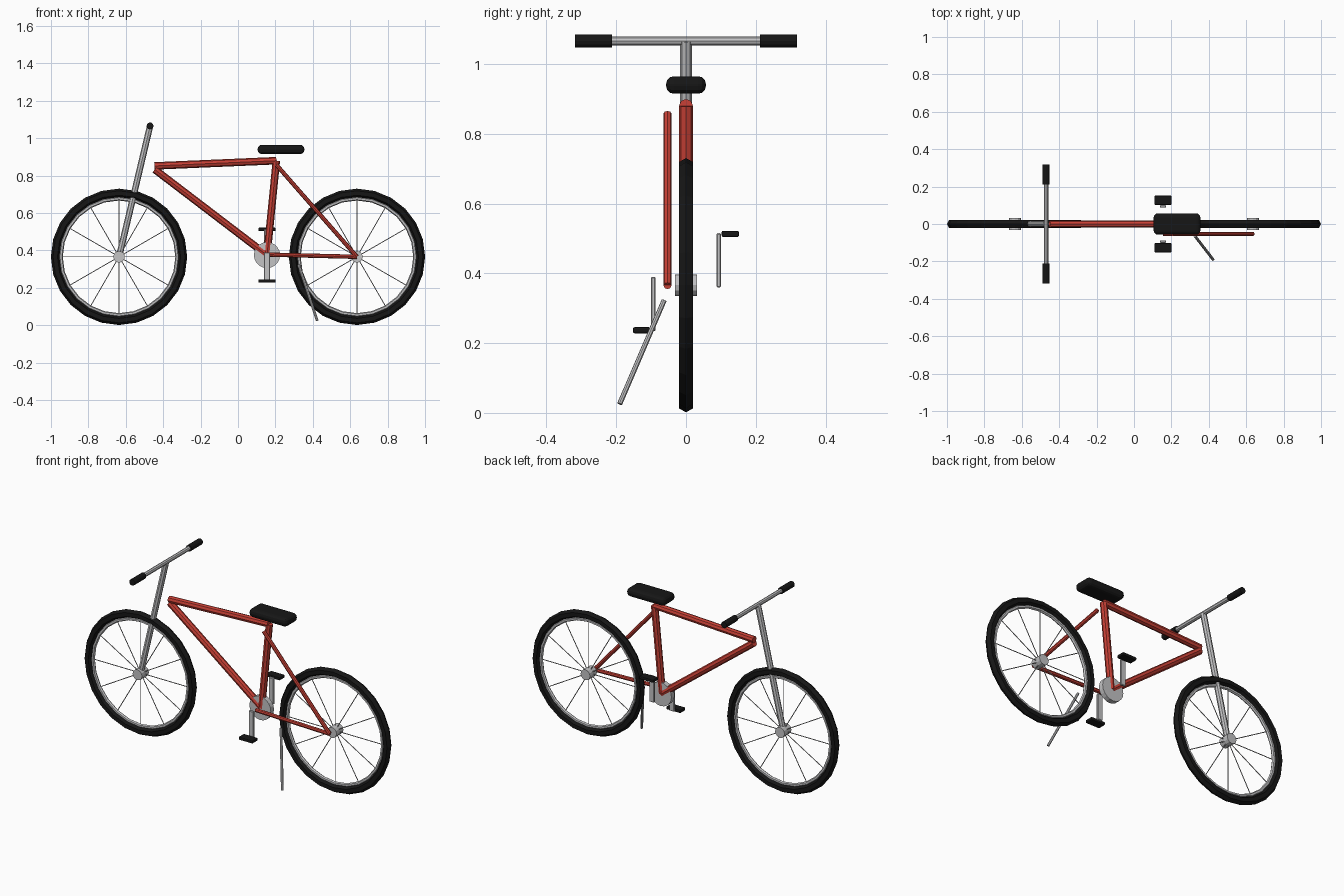
import bpy
import math
from mathutils import Vector

cube = bpy.data.objects.get("Cube")
if cube:
    bpy.data.objects.remove(cube, do_unlink=True)


def material(name, rgb):
    m = bpy.data.materials.new(name)
    m.use_nodes = True
    m.diffuse_color = (*rgb, 1)
    m.node_tree.nodes["Principled BSDF"].inputs["Base Color"].default_value = (*rgb, 1)
    return m


RED = material("red paint", (0.56, 0.05, 0.035))
METAL = material("grey metal", (0.55, 0.55, 0.56))
BLACK = material("black rubber", (0.008, 0.008, 0.008))


def finish(name, mat):
    ob = bpy.context.object
    ob.name = name
    ob.data.materials.append(mat)
    return ob


def tube(name, a, b, radius, mat, sides=8):
    a, b = Vector(a), Vector(b)
    d = b - a
    bpy.ops.mesh.primitive_cylinder_add(
        vertices=sides, radius=radius, depth=d.length, location=(a + b) / 2,
        rotation=d.to_track_quat('Z', 'Y').to_euler())
    return finish(name, mat)


def block(name, center, size, bevel, mat, segments=2):
    bpy.ops.mesh.primitive_cube_add(size=1, location=center)
    ob = finish(name, mat)
    ob.scale = size
    bpy.ops.object.transform_apply(location=False, rotation=False, scale=True)
    if bevel:
        mod = ob.modifiers.new("Rounded edges", 'BEVEL')
        mod.width = bevel
        mod.segments = segments
    return ob


def ring(name, center, major, minor, sides, mat):
    bpy.ops.mesh.primitive_torus_add(
        location=center, rotation=(math.pi / 2, 0, 0), major_radius=major,
        minor_radius=minor, major_segments=24, minor_segments=sides)
    return finish(name, mat)


# Wheels: tyre, rim, hub and spokes
AXLE_Z = 0.366
for side, x in (("front", -0.636), ("rear", 0.636)):
    c = Vector((x, 0, AXLE_Z))
    ring(side + "_tyre", c, 0.341, 0.0235, 6, BLACK)
    ring(side + "_rim", c, 0.311, 0.01, 6, METAL)
    tube(side + "_hub", c - Vector((0, 0.032, 0)), c + Vector((0, 0.032, 0)), 0.031, METAL, 12)
    for i in range(12):
        t = i * math.tau / 12
        tip = c + 0.308 * Vector((math.cos(t), 0, math.sin(t)))
        tube(f"{side}_spoke_{i + 1}", c, tip, 0.0025, METAL, 5)

# Fork and handlebar
BAR = Vector((-0.47, 0, 1.066))
tube("fork", (-0.636, 0, AXLE_Z), BAR, 0.017, METAL)
tube("handlebar", BAR - Vector((0, 0.3, 0)), BAR + Vector((0, 0.3, 0)), 0.0125, METAL)
for side, s in (("left", 1), ("right", -1)):
    tube(side + "_grip", BAR + Vector((0, s * 0.212, 0)),
         BAR + Vector((0, s * 0.318, 0)), 0.0185, BLACK, 12)

# Frame tubes
BRACKET = Vector((0.155, 0, 0.375))
SEAT_TOP = Vector((0.205, 0, 0.88))
tube("top_tube", (-0.447, 0, 0.852), SEAT_TOP, 0.02, RED)
tube("down_tube", (-0.445, 0, 0.833), BRACKET, 0.02, RED)
tube("seat_tube", BRACKET, SEAT_TOP, 0.02, RED)

# Stays on one side only
STAY_Y = -0.053
tube("seat_stay", (0.205, STAY_Y, 0.858), (0.636, STAY_Y, AXLE_Z), 0.0115, RED)
tube("chain_stay", (0.155, STAY_Y, 0.378), (0.636, STAY_Y, AXLE_Z), 0.0115, RED)

# Saddle
block("saddle", (0.23, 0, 0.94), (0.25, 0.114, 0.05), 0.022, BLACK, 3)

# Chainring, cranks and pedals
tube("chainring", BRACKET - Vector((0, 0.015, 0)), BRACKET + Vector((0, 0.015, 0)), 0.07, METAL, 20)
for side, s in (("left", 1), ("right", -1)):
    block(side + "_crank", BRACKET + Vector((0, s * 0.094, s * 0.0625)),
          (0.032, 0.014, 0.155), 0.003, METAL, 1)
    block(side + "_pedal", BRACKET + Vector((0, s * 0.127, s * 0.138)),
          (0.092, 0.05, 0.018), 0.005, BLACK)

# Kickstand
tube("kickstand", (0.325, -0.063, 0.322), (0.423, -0.19, 0.026), 0.0075, METAL)
